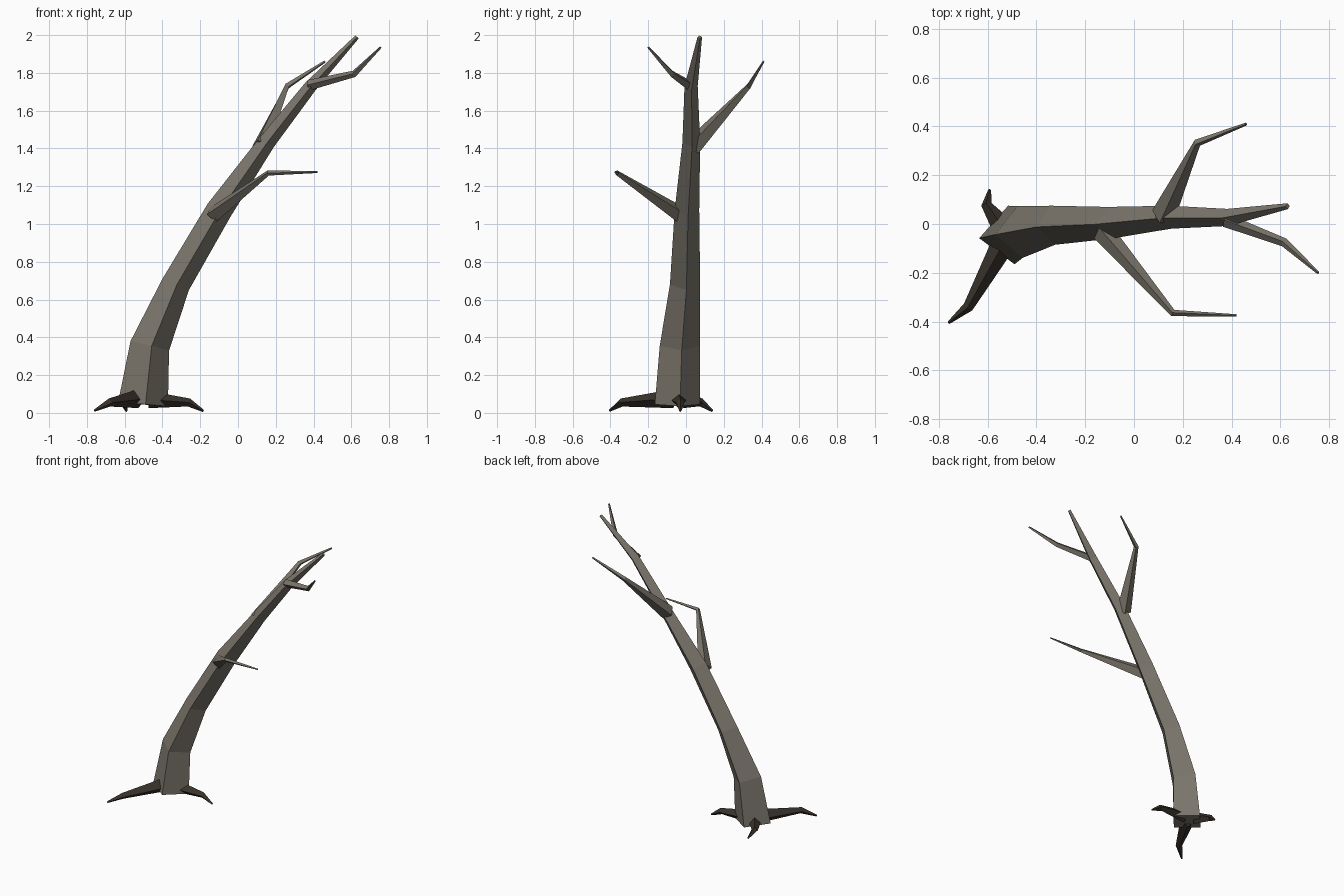
import bpy
import bmesh
import math
from mathutils import Vector

cube = bpy.data.objects.get("Cube")
if cube:
    bpy.data.objects.remove(cube)


def make_material(name, rgb):
    mat = bpy.data.materials.new(name)
    mat.use_nodes = True
    mat.diffuse_color = (*rgb, 1)
    mat.node_tree.nodes["Principled BSDF"].inputs["Base Color"].default_value = (*rgb, 1)
    return mat


bark = make_material("grey bark", (0.2, 0.182, 0.15))
root_bark = make_material("dark root bark", (0.04, 0.031, 0.024))


def loft(name, rings, mat):
    """Skin a list of four-cornered rings and cap both ends."""
    bm = bmesh.new()
    loops = [[bm.verts.new(p) for p in ring] for ring in rings]
    for low, high in zip(loops, loops[1:]):
        for i in range(4):
            j = (i + 1) % 4
            bm.faces.new((low[i], low[j], high[j], high[i]))
    bm.faces.new(loops[0][::-1])
    bm.faces.new(loops[-1])
    bmesh.ops.recalc_face_normals(bm, faces=bm.faces)
    mesh = bpy.data.meshes.new(name)
    bm.to_mesh(mesh)
    bm.free()
    mesh.materials.append(mat)
    obj = bpy.data.objects.new(name, mesh)
    bpy.context.collection.objects.link(obj)
    return obj


def limb(name, points, radii, mat):
    """Tapered four-sided limb with mitred bends."""
    pts = [Vector(p) for p in points]
    rings = []
    for i, (p, r) in enumerate(zip(pts, radii)):
        ahead = pts[min(i + 1, len(pts) - 1)] - p
        behind = p - pts[max(i - 1, 0)]
        along = (ahead.normalized() + behind.normalized()).normalized()
        side = along.cross(Vector((0, 0, 1))).normalized()
        up = side.cross(along)
        rings.append([p + (side * math.cos(a) + up * math.sin(a)) * r
                      for a in (k * math.pi / 2 for k in range(4))])
    return loft(name, rings, mat)


# Leaning trunk: centre, half width, half depth, tilt of each ring
trunk_rings = [
    ((-0.503, -0.045, 0.045), 0.132, 0.12, 0.01),
    ((-0.467, -0.033, 0.355), 0.102, 0.106, 0.025),
    ((-0.33, -0.005, 0.68), 0.07, 0.08, 0.03),
    ((-0.1, 0.005, 1.073), 0.06, 0.065, 0.035),
    ((0.15, 0.028, 1.43), 0.04, 0.047, 0.022),
    ((0.385, 0.027, 1.73), 0.027, 0.035, 0.02),
    ((0.63, 0.073, 1.99), 0.009, 0.012, 0.008),
]
rings = []
for centre, w, d, tilt in trunk_rings:
    c = Vector(centre)
    across = Vector((w, w * 0.1, -tilt))
    deep = Vector((-w * 0.1, d, 0))
    rings.append([c - across, c - deep, c + across, c + deep])
loft("trunk", rings, bark)

# Branches
limb("front_branch", [(-0.13, -0.03, 1.05), (0.16, -0.365, 1.27), (0.42, -0.375, 1.275)],
     (0.045, 0.014, 0.005), bark)
limb("back_branch", [(0.12, 0.035, 1.41), (0.26, 0.333, 1.73), (0.46, 0.41, 1.86)],
     (0.05, 0.016, 0.006), bark)
limb("upper_branch", [(0.375, 0.015, 1.735), (0.615, -0.075, 1.795), (0.755, -0.2, 1.935)],
     (0.028, 0.018, 0.006), bark)

# Roots
limb("front_root", [(-0.53, -0.07, 0.075), (-0.68, -0.34, 0.055), (-0.76, -0.405, 0.012)],
     (0.05, 0.022, 0.006), root_bark)
limb("left_root", [(-0.47, -0.04, 0.07), (-0.26, -0.03, 0.055), (-0.183, -0.03, 0.01)],
     (0.045, 0.022, 0.006), root_bark)
limb("back_root", [(-0.54, -0.01, 0.07), (-0.605, 0.08, 0.055), (-0.592, 0.14, 0.01)],
     (0.045, 0.022, 0.006), root_bark)
